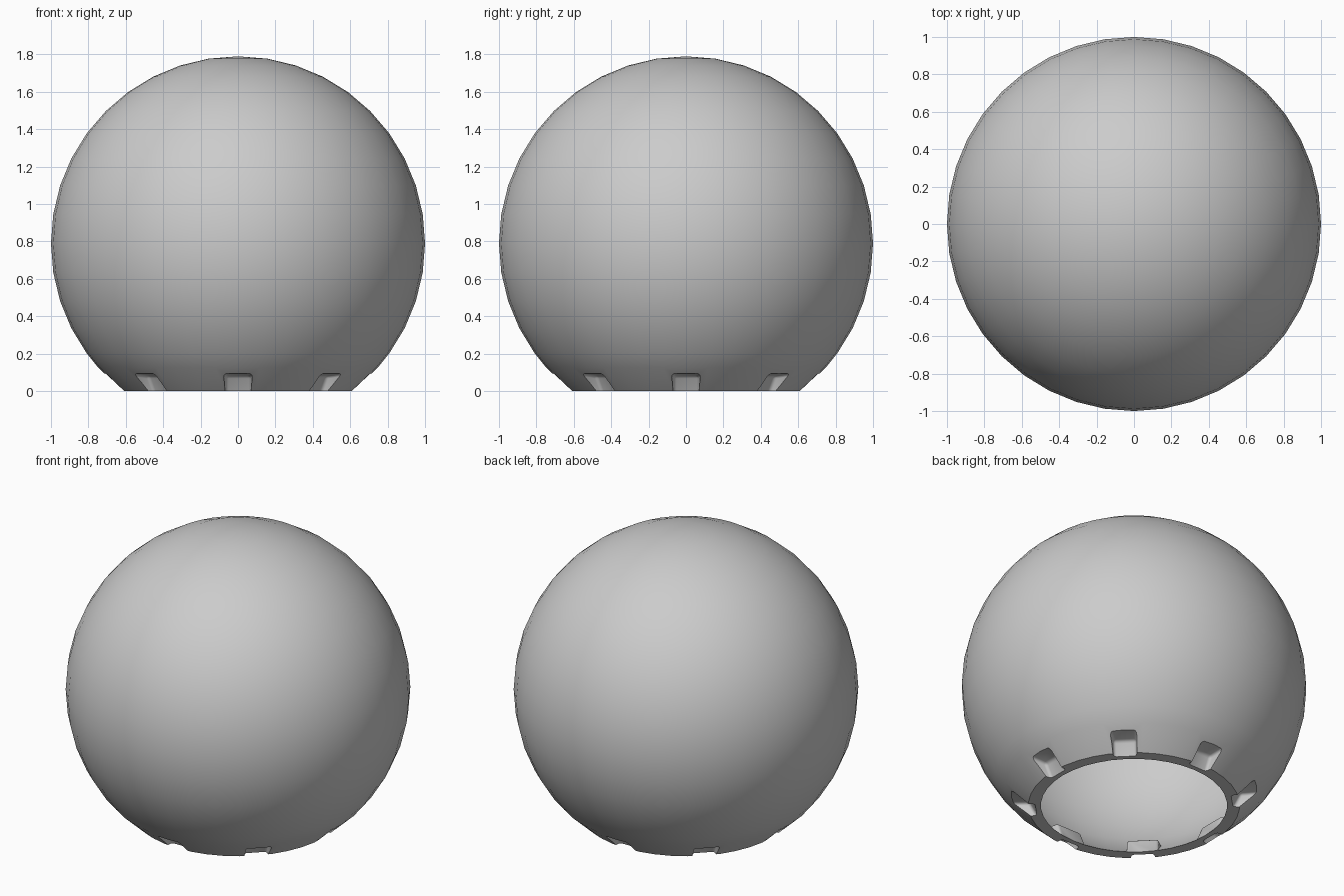
import bpy, bmesh
from math import sin, cos, pi, radians, sqrt, asin, degrees
from mathutils import Matrix

if "Cube" in bpy.data.objects:
    bpy.data.objects.remove(bpy.data.objects["Cube"])

CENTRE = 0.79      # height of the globe centre
WALL = 0.038       # shell thickness
SEGMENTS = 40
NOTCHES = 8

grey = bpy.data.materials.new("plain_grey")
grey.use_nodes = True
colour = (0.6, 0.6, 0.6, 1)
grey.diffuse_color = colour
grey.node_tree.nodes["Principled BSDF"].inputs["Base Color"].default_value = colour


def finish(bm, name):
    bmesh.ops.recalc_face_normals(bm, faces=bm.faces)
    mesh = bpy.data.meshes.new(name)
    bm.to_mesh(mesh)
    bm.free()
    mesh.materials.append(grey)
    obj = bpy.data.objects.new(name, mesh)
    bpy.context.collection.objects.link(obj)
    return obj


def globe(name, radius, floor):
    """Solid ball cut flat at the given height."""
    low = degrees(asin((floor - CENTRE) / radius))
    collar = degrees(asin((0.125 - CENTRE) / radius))
    angles = [low, collar] + list(range(-36, 90, 9))
    profile = [(radius * cos(radians(a)), CENTRE + radius * sin(radians(a))) for a in angles]
    bm = bmesh.new()
    rings = []
    for r, z in profile:
        rings.append([bm.verts.new((r * cos(2 * pi * i / SEGMENTS), r * sin(2 * pi * i / SEGMENTS), z))
                      for i in range(SEGMENTS)])
    for a, b in zip(rings, rings[1:]):
        for i in range(SEGMENTS):
            j = (i + 1) % SEGMENTS
            bm.faces.new((a[i], a[j], b[j], b[i]))
    pole = bm.verts.new((0, 0, CENTRE + radius))
    for i in range(SEGMENTS):
        bm.faces.new((rings[-1][i], rings[-1][(i + 1) % SEGMENTS], pole))
    bm.faces.new(rings[0])
    return finish(bm, name)


def notch_cutters(name, grow):
    """Ring of flared blocks with rounded edges, one for each rim notch."""
    bm = bmesh.new()
    for n in range(NOTCHES):
        block = bmesh.ops.create_cube(bm, size=1)["verts"]
        for v in block:
            outer, top, side = v.co.x > 0, v.co.z > 0, 1 if v.co.y > 0 else -1
            v.co.z = (0.105 if outer else 0.082) + grow if top else -0.08
            v.co.x = 0.8 if outer else (0.612 if top else 0.53) - grow
            v.co.y = side * ((0.09 if outer else 0.066) + grow)
        edges = {e for v in block for e in v.link_edges
                 if all(w.co.z > 0 or w.co.x < 0.7 for w in e.verts)}
        made = bmesh.ops.bevel(bm, geom=list(edges), offset=0.016, segments=3,
                               profile=0.5, affect='EDGES')
        # gather the whole island, then turn it into place
        island, todo = set(), [made["verts"][0]]
        while todo:
            v = todo.pop()
            if v not in island:
                island.add(v)
                todo += [e.other_vert(v) for e in v.link_edges]
        bmesh.ops.rotate(bm, verts=list(island), cent=(0, 0, 0),
                         matrix=Matrix.Rotation(2 * pi * n / NOTCHES, 3, 'Z'))
    obj = finish(bm, name)
    obj.hide_render = True
    return obj


def cut(target, cutter):
    mod = target.modifiers.new("cut", 'BOOLEAN')
    mod.operation = 'DIFFERENCE'
    mod.solver = 'EXACT'
    mod.object = cutter
    bpy.ops.object.select_all(action='DESELECT')
    bpy.context.view_layer.objects.active = target
    target.select_set(True)
    bpy.ops.object.modifier_apply(modifier=mod.name)
    bpy.data.objects.remove(cutter)


# Outer globe with notches around its open rim
shell = globe("globe_shell", 1.0, 0.0)
cut(shell, notch_cutters("outer_notches", 0))

# Hollow inside, following the pockets at the rim
hollow = globe("hollow", 1.0 - WALL, -0.03)
cut(hollow, notch_cutters("inner_notches", 0.025))
cut(shell, hollow)

# Smooth shading with crisp rim edges
bpy.ops.object.select_all(action='DESELECT')
bpy.context.view_layer.objects.active = shell
shell.select_set(True)
bpy.ops.object.shade_smooth_by_angle(angle=radians(35))
